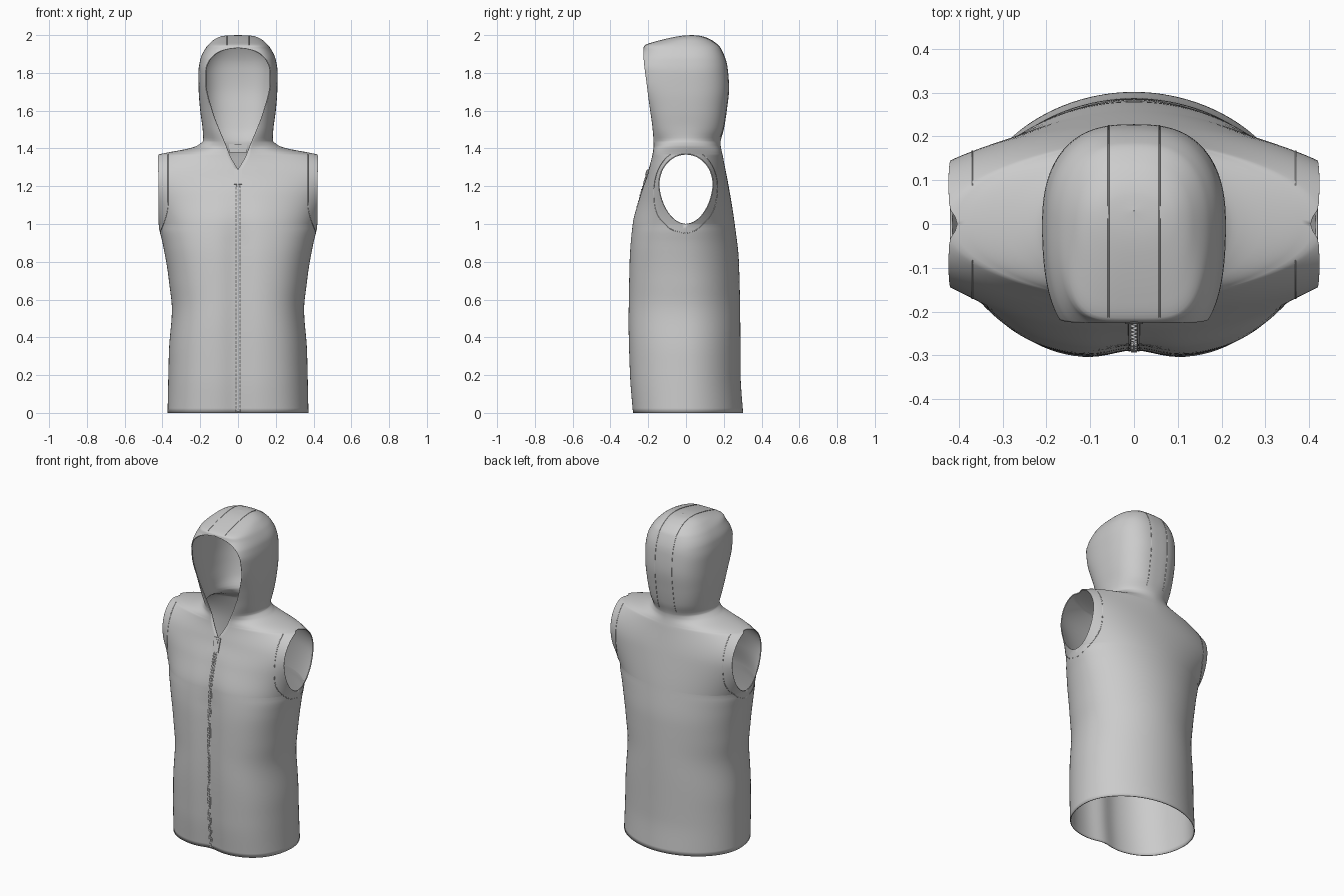
import bpy, bmesh, math
from mathutils import Matrix, Vector

if "Cube" in bpy.data.objects:
    bpy.data.objects.remove(bpy.data.objects["Cube"])

# Silhouette keys: z -> half width, front depth, back depth
WIDTH = [(0, .373), (.3, .366), (.55, .352), (.7, .364), (.9, .4), (1.0, .42), (1.2, .42),
         (1.34, .424), (1.366, .422), (1.376, .385), (1.388, .32), (1.4, .26), (1.415, .216), (1.445, .184),
         (1.5, .187), (1.6, .2), (1.7, .208), (1.8, .21), (1.87, .2), (1.93, .172), (1.97, .135),
         (1.988, .105), (1.997, .07), (2, .001)]
FRONT = [(0, -.285), (.2, -.301), (.5, -.309), (.8, -.303), (1.0, -.287), (1.15, -.245), (1.27, -.203),
         (1.42, -.172), (1.7, -.203), (1.92, -.226), (1.942, -.222), (1.952, -.205), (1.963, -.17),
         (1.974, -.13), (1.985, -.085), (1.993, -.045), (1.997, -.015), (2, .029)]
BACK = [(0, .302), (.2, .289), (.5, .287), (.8, .28), (1.0, .258), (1.2, .226), (1.35, .197),
        (1.43, .183), (1.5, .2), (1.6, .216), (1.72, .228), (1.83, .22), (1.93, .185), (1.97, .142),
        (1.988, .105), (1.997, .07), (2, .031)]
FACE = [(1.29, 0), (1.35, .036), (1.42, .066), (1.5, .1), (1.6, .138), (1.75, .172), (1.82, .17),
        (1.87, .15), (1.905, .112), (1.925, .06), (1.933, 0)]
POWER_F = [(0, 3.3), (.85, 3.1), (1.1, 2.3), (1.25, 2.1), (1.37, 1.6), (1.4, 1.7), (1.52, 4.2), (1.93, 4.5), (2, 2.5)]
POWER_B = [(0, 1.95), (1.2, 2), (1.37, 1.6), (1.4, 1.7), (1.52, 2.6), (1.93, 2.7), (2, 2.3)]
ROUND = [(0, .5), (1.43, .5), (1.55, .42), (1.93, .42), (2, .5)]
CENTRE = [(0, 0), (1.9, 0), (1.945, -.01), (1.975, .003), (2, .03)]


def ev(keys, z):
    """Monotone cubic interpolation of a key table."""
    z = min(max(z, keys[0][0]), keys[-1][0])
    n = len(keys)
    s = [(keys[k + 1][1] - keys[k][1]) / (keys[k + 1][0] - keys[k][0]) for k in range(n - 1)]

    def tan(k):
        if k == 0 or k == n - 1:
            return s[0] if k == 0 else s[-1]
        a, b = s[k - 1], s[k]
        return 0 if a * b <= 0 else 2 * a * b / (a + b)
    k = next(k for k in range(n - 1) if z <= keys[k + 1][0])
    (z0, v0), (z1, v1) = keys[k], keys[k + 1]
    h = z1 - z0
    u = (z - z0) / h
    return (v0 * (2 * u**3 - 3 * u**2 + 1) + v1 * (3 * u**2 - 2 * u**3)
            + h * (tan(k) * (u**3 - 2 * u**2 + u) + tan(k + 1) * (u**3 - u**2)))


ARM_LO, ARM_MID, ARM_HI = 1.0, 1.21, 1.372


def arm(z):
    """Half depth of the egg-shaped armhole at height z."""
    if not ARM_LO < z < ARM_HI:
        return 0
    if z > ARM_MID:
        u = ((z - ARM_MID) / (ARM_HI - ARM_MID)) ** 2
    else:
        u = ((ARM_MID - z) / (ARM_MID - ARM_LO)) ** 1.7
    return .145 * math.sqrt(max(0, 1 - u))


def gap(z):
    """Half width of the face opening at height z."""
    return ev(FACE, z) if 1.29 < z < 1.933 else 0


def surf(z, t, back):
    """Point on the right half of the garment; t = 0 centre, 1 side."""
    a, e, c = ev(WIDTH, z), arm(z), ev(CENTRE, z)
    d = ev(BACK, z) - c if back else c - ev(FRONT, z)
    n, p = ev(POWER_B if back else POWER_F, z), ev(ROUND, z)
    shape = max(0, 1 - t ** n) ** p
    if not back:  # keep the rim of the hood on the front line
        shape /= (1 - min(.95, gap(z) / a) ** n) ** p
    r = math.sqrt(max(0, e * e + (d * d - e * e) * shape * shape))
    x = a * t
    if not back and z < 1.2:  # chest dips in along the zip
        r -= .02 * math.exp(-(x / .07) ** 2) * min(1, (1.2 - z) / .3)
    fold = .006 * math.sin(z * 17 + 2 * t) * t * t * max(0, 1 - abs(z - .6) / .4)
    return Vector((x + fold * .4, c + (r + fold * (1 - t)) * (1 if back else -1), z))


def new_object(name, bm, smooth=True):
    me = bpy.data.meshes.new(name)
    bm.to_mesh(me)
    bm.free()
    ob = bpy.data.objects.new(name, me)
    bpy.context.collection.objects.link(ob)
    for p in me.polygons:
        p.use_smooth = smooth
    return ob


# Garment: half loft from hem to hood top, open at the armhole and face
def span(lo, hi, n, cosine=False):
    return [lo + (hi - lo) * ((1 - math.cos(math.pi * k / n)) / 2 if cosine else k / n) for k in range(n)]


rows = (span(0, ARM_LO, 40) + span(ARM_LO, ARM_HI, 30, True) + span(ARM_HI, 1.44, 16)
        + span(1.44, 1.86, 24) + span(1.86, 1.933, 12) + [2 - .067 * (1 - k / 26) ** 2 for k in range(27)])
N = 28
bm = bmesh.new()
grid = []
for z in rows:
    s0 = math.asin(min(1, gap(z) / ev(WIDTH, z)))
    ts = [math.sin(s0 + (math.pi / 2 - s0) * k / N) for k in range(N + 1)]
    ring = [surf(z, t, False) for t in ts]
    ring += [surf(z, math.cos(math.pi / 2 * k / N), True) for k in range(N + 1)]
    ring[-1].x = 0
    grid.append([bm.verts.new(p) for p in ring])
for i in range(len(rows) - 1):
    for j in range(2 * N + 1):
        if j != N:
            bm.faces.new((grid[i][j], grid[i][j + 1], grid[i + 1][j + 1], grid[i + 1][j]))
bmesh.ops.remove_doubles(bm, verts=bm.verts, dist=.0004)
bmesh.ops.dissolve_degenerate(bm, edges=bm.edges, dist=.0002)
vest = new_object("hooded_vest", bm)
m = vest.modifiers.new("mirror", 'MIRROR')
m.merge_threshold = .001
m = vest.modifiers.new("cloth_thickness", 'SOLIDIFY')
m.thickness = .005
m.offset = -1


# Raised seams as thin tubes
def seam(name, pts, r=.002):
    cu = bpy.data.curves.new(name, 'CURVE')
    cu.dimensions = '3D'
    cu.bevel_depth = r
    cu.bevel_resolution = 1
    for sx in (1, -1):
        sp = cu.splines.new('POLY')
        sp.points.add(len(pts) - 1)
        for q, p in zip(sp.points, pts):
            q.co = (p.x * sx, p.y, p.z, 1)
    ob = bpy.data.objects.new(name, cu)
    bpy.context.collection.objects.link(ob)


def at_x(z, x, back):
    return surf(z, min(1, x / ev(WIDTH, z)), back)


up = [1.9975 - .5375 * (1 - k / 50) ** 2 for k in range(51)]
down = [1.9975 - .05 * (k / 24) ** 2 for k in range(25)]
seam("hood_panel_seam", [at_x(z, .058, True) for z in up] + [at_x(z, .058, False) for z in down])
for back, label in ((False, "front"), (True, "back")):
    pts = []
    for k in range(31):
        z = .95 + .418 * k / 30
        x = .415 - .045 * math.sin(math.pi / 2 * min(1, k / 12))
        pts.append(at_x(z, x, back))
    seam("armhole_seam_" + label, pts)


# Boxes placed along the zip line
def add_box(bm, loc, size):
    bmesh.ops.create_cube(bm, size=1, matrix=Matrix.Translation(loc) @ Matrix.Diagonal((*size, 1)))


bm = bmesh.new()
for k in range(82):
    z = .012 + k * .0152
    add_box(bm, surf(z, 0, False) + Vector((.002 * (-1) ** k, -.001, 0)), (.009, .007, .008))
new_object("zip_teeth", bm, False)

# Zip tape on both sides of the teeth
bm = bmesh.new()
for sx in (1, -1):
    prev = None
    for k in range(61):
        z = 1.29 * k / 60
        p = surf(z, 0, False)
        cur = [bm.verts.new((sx * x, p.y - y, z)) for x, y in ((.006, -.001), (.008, .002), (.012, .002), (.014, -.001))]
        if prev:
            for j in range(3):
                vs = (prev[j], prev[j + 1], cur[j + 1], cur[j])
                bm.faces.new(vs if sx > 0 else vs[::-1])
        prev = cur
new_object("zip_tape", bm)

# Zip slider and pull tab, leaning with the chest
p, q = surf(1.285, 0, False), surf(1.215, 0, False)
tilt = Matrix.Rotation(-math.atan2(p.y - q.y, p.z - q.z), 4, 'X')
bm = bmesh.new()
add_box(bm, (0, -.003, 0), (.042, .006, .085))
add_box(bm, (0, -.007, .02), (.018, .006, .025))
bm.transform(Matrix.Translation((p + q) / 2) @ tilt)
new_object("zip_slider", bm, False)

# Neck patch inside the back of the collar
bm = bmesh.new()
add_box(bm, (0, .172, 1.4), (.095, .006, .045))
new_object("neck_patch", bm, False)
